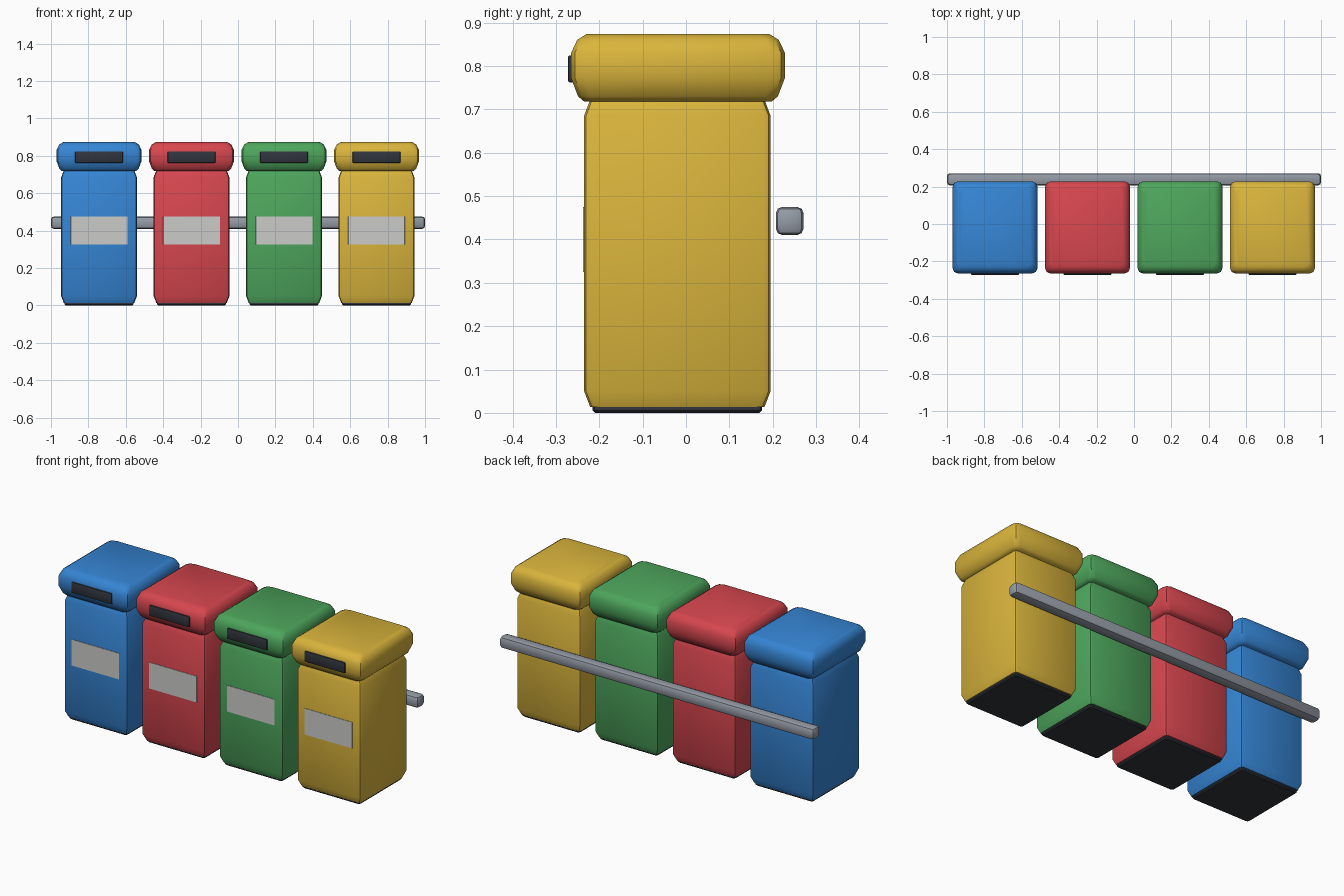
import bpy, bmesh, math

if "Cube" in bpy.data.objects:
    bpy.data.objects.remove(bpy.data.objects["Cube"])


def material(name, rgb):
    m = bpy.data.materials.new(name)
    m.diffuse_color = (*rgb, 1.0)
    m.use_nodes = True
    m.node_tree.nodes["Principled BSDF"].inputs["Base Color"].default_value = m.diffuse_color
    return m


BLUE = material("blue plastic", (0.036, 0.235, 0.66))
RED = material("red plastic", (0.68, 0.062, 0.078))
GREEN = material("green plastic", (0.075, 0.38, 0.108))
YELLOW = material("yellow plastic", (0.70, 0.46, 0.045))
DARK = material("dark plastic", (0.03, 0.035, 0.045))
STEEL = material("grey steel", (0.30, 0.33, 0.38))
WHITE = material("label white", (0.60, 0.60, 0.59))


def rounded_box(name, cx, cy, w, d, r, rings, mat, segs=2):
    """Stack of rounded rectangles; rings are (z, inset x, inset y)."""
    bm = bmesh.new()
    loops = []
    for z, ix, iy in rings:
        hx, hy = w / 2 - ix - r, d / 2 - iy - r
        loop = []
        for q, (sx, sy) in enumerate(((1, 1), (-1, 1), (-1, -1), (1, -1))):
            for k in range(segs + 1):
                a = math.pi / 2 * (q + k / segs)
                loop.append(bm.verts.new((cx + sx * hx + r * math.cos(a),
                                          cy + sy * hy + r * math.sin(a), z)))
        loops.append(loop)
    n = len(loops[0])
    for lo, hi in zip(loops, loops[1:]):
        for i in range(n):
            j = (i + 1) % n
            bm.faces.new((lo[i], lo[j], hi[j], hi[i]))
    bm.faces.new(loops[0][::-1])
    bm.faces.new(loops[-1])
    bmesh.ops.recalc_face_normals(bm, faces=bm.faces)
    me = bpy.data.meshes.new(name)
    bm.to_mesh(me)
    bm.free()
    me.materials.append(mat)
    ob = bpy.data.objects.new(name, me)
    bpy.context.collection.objects.link(ob)
    bpy.ops.object.select_all(action="DESELECT")
    ob.select_set(True)
    bpy.context.view_layer.objects.active = ob
    bpy.ops.object.shade_smooth_by_angle(angle=math.radians(35))
    return ob


def soft(z0, z1, b):
    """Rings for a box with rounded top and bottom edges."""
    c = b * 0.29
    return [(z0, b, b), (z0 + c, c, c), (z0 + b, 0, 0),
            (z1 - b, 0, 0), (z1 - c, c, c), (z1, b, b)]


# Four bins in a row
for i, (label, mat) in enumerate((("blue", BLUE), ("red", RED),
                                  ("green", GREEN), ("yellow", YELLOW))):
    x = -0.743 + 0.4945 * i
    # dark foot under the bin
    rounded_box(label + "_base", x, -0.02, 0.37, 0.39, 0.012,
                [(0.0, 0.006, 0.006), (0.006, 0, 0), (0.02, 0, 0)], DARK)
    # tall body with softened edges
    rounded_box(label + "_body", x, -0.02, 0.405, 0.43, 0.016,
                [(0.014, 0.014, 0.014), (0.05, 0, 0),
                 (0.685, 0, 0), (0.722, 0.014, 0.014)], mat)
    # overhanging lid
    rounded_box(label + "_lid", x, -0.0185, 0.455, 0.493, 0.03,
                [(0.718, 0.03, 0.03), (0.73, 0.016, 0.016), (0.772, 0, 0),
                 (0.83, 0, 0), (0.86, 0.014, 0.014), (0.873, 0.035, 0.035)], mat)
    # deposit slot on the lid front
    rounded_box(label + "_slot", x, -0.261, 0.255, 0.022, 0.004,
                soft(0.762, 0.824, 0.004), DARK)
    # blank label plate on the body front
    rounded_box(label + "_label", x, -0.2345, 0.303, 0.006, 0.0005,
                [(0.325, 0, 0), (0.475, 0, 0)], WHITE, 1)

# Rail running behind the bins
rounded_box("back_rail", 0, 0.239, 2.0, 0.064, 0.015,
            soft(0.41, 0.475, 0.015), STEEL)
